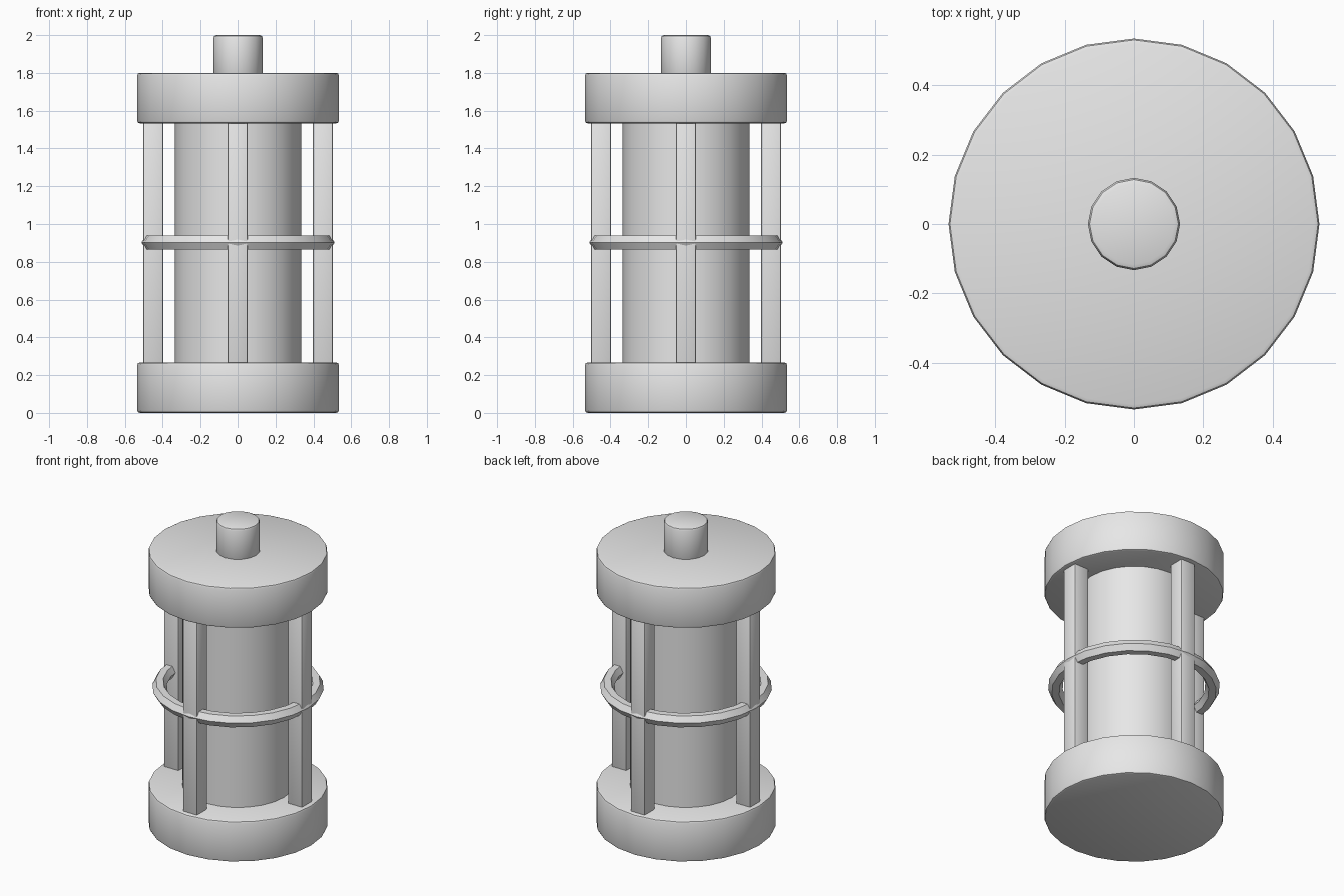
import bpy
import math

if "Cube" in bpy.data.objects:
    bpy.data.objects.remove(bpy.data.objects["Cube"])

grey = bpy.data.materials.new("light_grey")
grey.diffuse_color = (0.8, 0.8, 0.8, 1)
grey.use_nodes = True
grey.node_tree.nodes["Principled BSDF"].inputs["Base Color"].default_value = grey.diffuse_color


def finish(name, bevel=0.0, segments=2):
    ob = bpy.context.object
    ob.name = name
    ob.data.materials.append(grey)
    bpy.ops.object.transform_apply(location=False, rotation=False, scale=True)
    if bevel:
        mod = ob.modifiers.new("soft_edges", 'BEVEL')
        mod.width = bevel
        mod.segments = segments
        mod.limit_method = 'ANGLE'
        mod.angle_limit = math.radians(40)
        bpy.ops.object.modifier_apply(modifier=mod.name)
    bpy.ops.object.shade_smooth_by_angle(angle=math.radians(40))
    return ob


def drum(name, sides, radius, z0, z1, bevel=0.0):
    # first vertex lies on the +y axis, so the outline has a corner on each axis
    bpy.ops.mesh.primitive_cylinder_add(vertices=sides, radius=radius, depth=z1 - z0,
                                        location=(0, 0, (z0 + z1) / 2))
    return finish(name, bevel)


# End caps, inner core and top knob
drum("bottom_cap", 24, 0.535, 0.0, 0.267, 0.014)
drum("top_cap", 24, 0.535, 1.533, 1.8, 0.014)
drum("core", 24, 0.335, 0.25, 1.55)
drum("top_knob", 16, 0.133, 1.785, 2.0, 0.016)

# Four square guard bars around the core
for i in range(4):
    a = i * math.pi / 2
    bpy.ops.mesh.primitive_cube_add(size=1, location=(0.45 * math.cos(a), 0.45 * math.sin(a), 0.9))
    bpy.context.object.scale = (0.105, 0.105, 1.3)
    finish(f"guard_bar_{i + 1}", 0.008)

# Six-sided hoop joining the bars
bpy.ops.mesh.primitive_torus_add(major_segments=24, minor_segments=6, major_radius=0.469,
                                 minor_radius=0.043, location=(0, 0, 0.902))
finish("middle_hoop")
